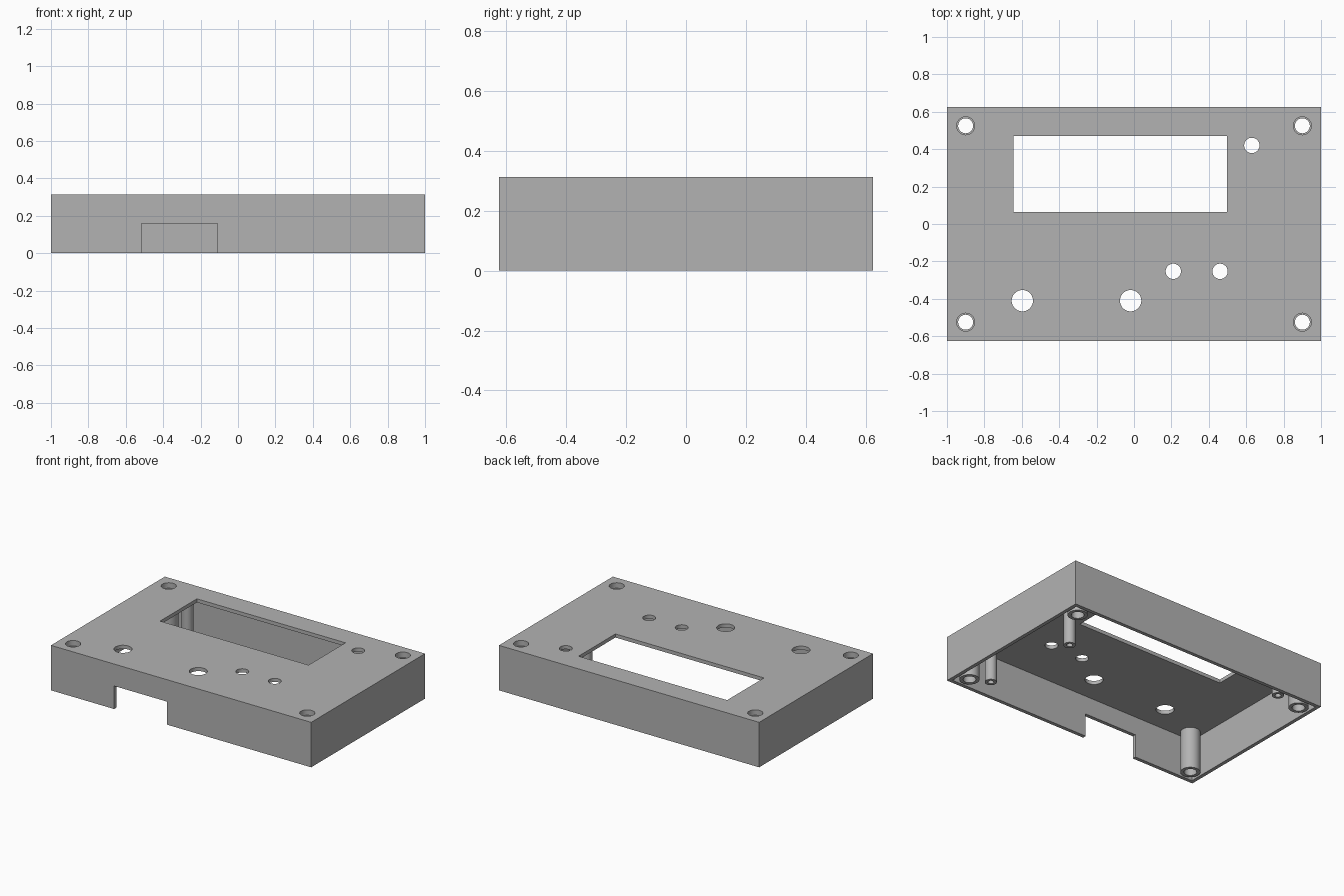
import bpy

cube = bpy.data.objects.get("Cube")
if cube:
    bpy.data.objects.remove(cube)

W, D, H, T = 2.0, 1.25, 0.3125, 0.025
POST_X, POST_Y = 0.9, 0.525
STANDOFF_Z = 0.0375

grey = bpy.data.materials.new("plastic_grey")
grey.use_nodes = True
grey.diffuse_color = (0.45, 0.45, 0.45, 1)
grey.node_tree.nodes["Principled BSDF"].inputs["Base Color"].default_value = (0.45, 0.45, 0.45, 1)


def box(name, x0, x1, y0, y1, z0, z1):
    bpy.ops.mesh.primitive_cube_add(size=1, location=((x0 + x1) / 2, (y0 + y1) / 2, (z0 + z1) / 2))
    ob = bpy.context.object
    ob.name = name
    ob.scale = (x1 - x0, y1 - y0, z1 - z0)
    bpy.ops.object.transform_apply(location=True, rotation=False, scale=True)
    return ob


def cyl(name, x, y, r, z0, z1):
    bpy.ops.mesh.primitive_cylinder_add(vertices=48, radius=r, depth=z1 - z0,
                                        location=(x, y, (z0 + z1) / 2))
    ob = bpy.context.object
    ob.name = name
    bpy.ops.object.transform_apply(location=True, rotation=False, scale=True)
    return ob


def combine(target, tool, operation):
    """Apply a boolean and remove the tool object."""
    tool.hide_render = True
    mod = target.modifiers.new("boolean", 'BOOLEAN')
    mod.operation, mod.object, mod.solver = operation, tool, 'EXACT'
    bpy.ops.object.select_all(action='DESELECT')
    bpy.context.view_layer.objects.active = target
    target.select_set(True)
    bpy.ops.object.modifier_apply(modifier=mod.name)
    bpy.data.objects.remove(tool)


# Open-bottomed case
case = box("enclosure_case", -W / 2, W / 2, -D / 2, D / 2, 0, H)
combine(case, box("cavity", -W / 2 + T, W / 2 - T, -D / 2 + T, D / 2 - T, -0.1, H - T), 'DIFFERENCE')

# Display window and cable notch in the front wall
combine(case, box("window_cut", -0.645, 0.497, 0.065, 0.47, 0.2, 0.4), 'DIFFERENCE')
combine(case, box("notch_cut", -0.515, -0.11, -0.7, -0.58, -0.1, 0.16), 'DIFFERENCE')

# Corner screw posts with recessed screw heads
for sx in (-1, 1):
    for sy in (-1, 1):
        x, y = sx * POST_X, sy * POST_Y
        combine(case, cyl("corner_post", x, y, 0.0625, 0, H - T / 2), 'UNION')
        combine(case, cyl("screw_hole", x, y, 0.04, -0.1, 0.4), 'DIFFERENCE')
        combine(case, cyl("screw_recess", x, y, 0.048, H - 0.0375, 0.4), 'DIFFERENCE')

# Board standoffs with blind pilot holes
for x, y in ((0.655, 0.155), (0.735, -0.515), (-0.745, 0.51)):
    combine(case, cyl("standoff", x, y, 0.0375, STANDOFF_Z, H - T / 2), 'UNION')
    combine(case, cyl("pilot_hole", x, y, 0.019, -0.1, 0.25), 'DIFFERENCE')

# Button and knob holes in the top panel
for x, y, r in ((0.63, 0.42, 0.041), (0.21, -0.253, 0.041), (0.46, -0.253, 0.041),
                (-0.597, -0.41, 0.057), (-0.018, -0.41, 0.057)):
    combine(case, cyl("panel_hole", x, y, r, 0.2, 0.4), 'DIFFERENCE')

case.data.materials.clear()
case.data.materials.append(grey)
bpy.ops.object.select_all(action='DESELECT')
case.select_set(True)
bpy.context.view_layer.objects.active = case
bpy.ops.object.shade_smooth_by_angle(angle=0.6)
